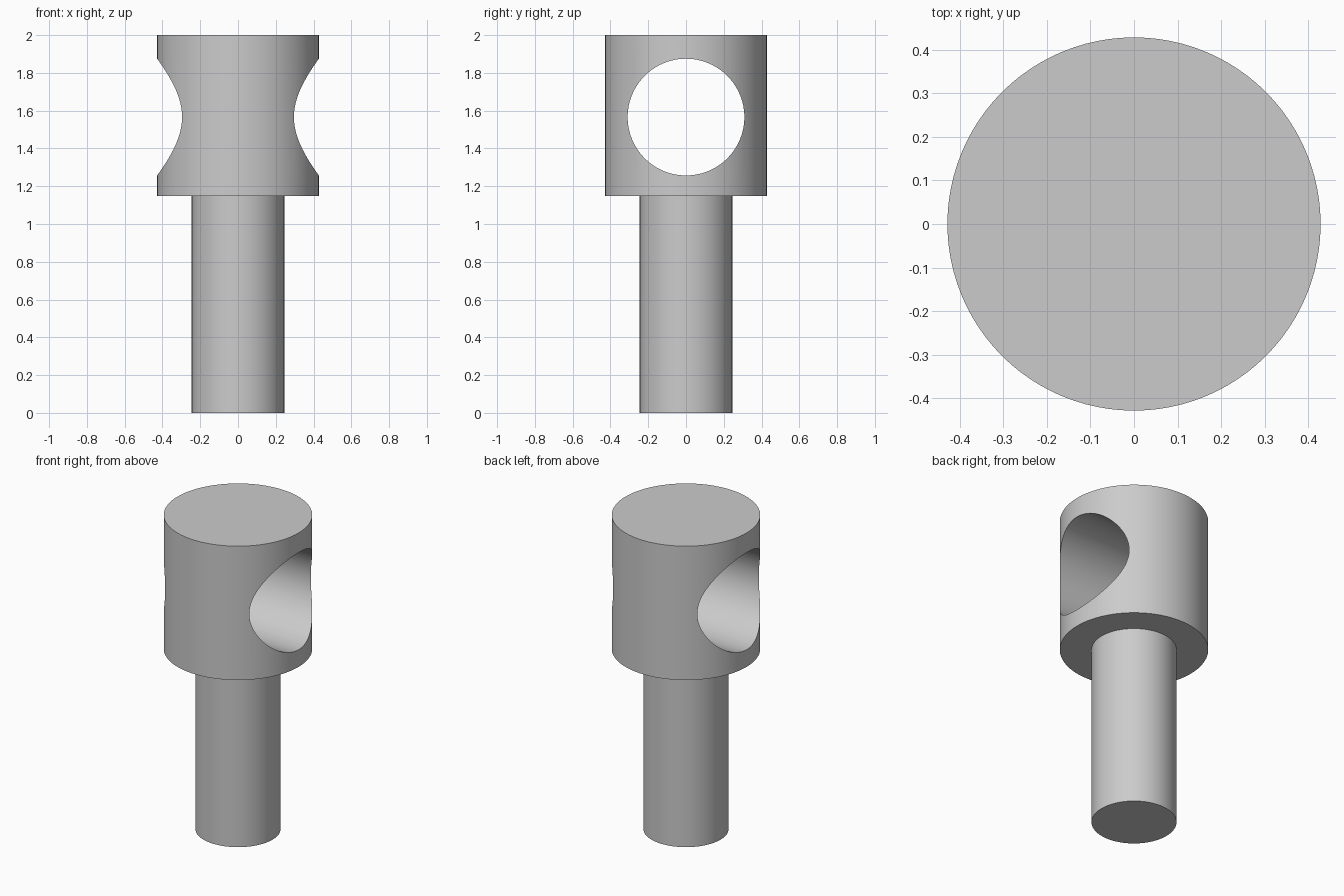
import bpy
import math

old = bpy.data.objects.get("Cube")
if old:
    bpy.data.objects.remove(old, do_unlink=True)

STEM_R, HEAD_R, HOLE_R = 0.245, 0.428, 0.309
HEAD_Z, TOP_Z, HOLE_Z = 1.148, 2.0, 1.566
SIDES = 96

grey = bpy.data.materials.new("plain grey")
grey.use_nodes = True
colour = (0.6, 0.6, 0.6, 1)
grey.diffuse_color = colour
grey.node_tree.nodes["Principled BSDF"].inputs["Base Color"].default_value = colour


def cylinder(name, radius, depth, centre, rotation=(0, 0, 0)):
    bpy.ops.mesh.primitive_cylinder_add(vertices=SIDES, radius=radius, depth=depth,
                                        location=centre, rotation=rotation)
    obj = bpy.context.object
    obj.name = name
    obj.data.materials.append(grey)
    return obj


def boolean(target, tool, operation):
    mod = target.modifiers.new(operation.title(), "BOOLEAN")
    mod.operation = operation
    mod.solver = "EXACT"
    mod.object = tool
    bpy.context.view_layer.objects.active = target
    bpy.ops.object.modifier_apply(modifier=mod.name)
    bpy.data.objects.remove(tool, do_unlink=True)


# Round head with the stem fused underneath
post = cylinder("drilled_post", HEAD_R, TOP_Z - HEAD_Z, (0, 0, (HEAD_Z + TOP_Z) / 2))
stem = cylinder("stem", STEM_R, HEAD_Z + 0.05, (0, 0, (HEAD_Z + 0.05) / 2))
boolean(post, stem, "UNION")

# Cross hole through the head from side to side
hole = cylinder("hole_cutter", HOLE_R, 2, (0, 0, HOLE_Z), (0, math.pi / 2, 0))
hole.hide_render = True
boolean(post, hole, "DIFFERENCE")

# Smooth round walls, crisp rims
bpy.ops.object.select_all(action="DESELECT")
post.select_set(True)
bpy.context.view_layer.objects.active = post
bpy.ops.object.shade_smooth_by_angle(angle=math.radians(30))
